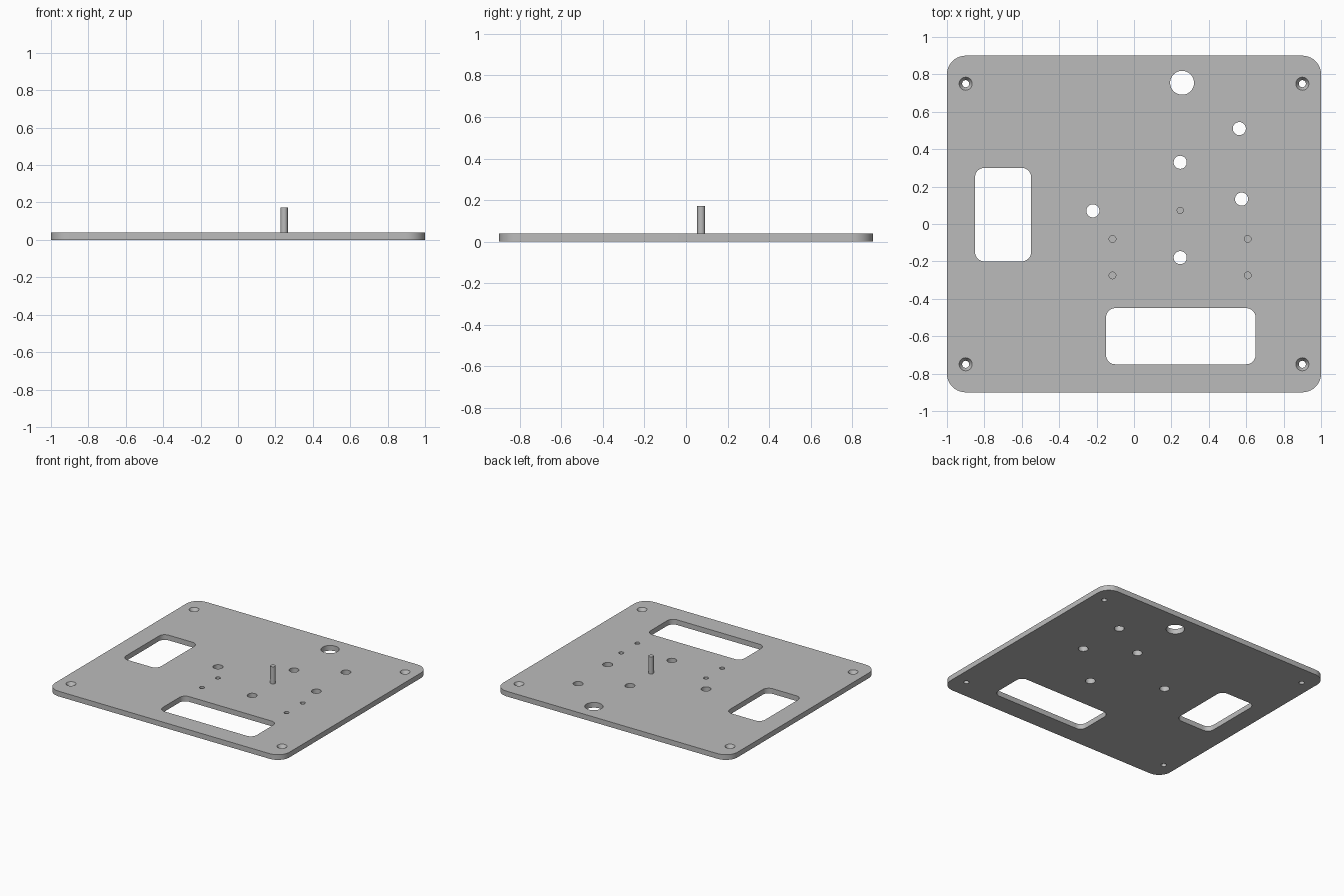
import bpy
import bmesh
from math import cos, sin, pi

cube = bpy.data.objects.get("Cube")
if cube:
    bpy.data.objects.remove(cube, do_unlink=True)

THICK = 0.04
grey = bpy.data.materials.new("plain grey")
grey.use_nodes = True
colour = (0.5, 0.5, 0.5, 1)
grey.diffuse_color = colour
grey.node_tree.nodes["Principled BSDF"].inputs["Base Color"].default_value = colour


def circle(x, y, r, n=32):
    return [(x + r * cos(2 * pi * i / n), y + r * sin(2 * pi * i / n)) for i in range(n)]


def rounded_rect(x0, x1, y0, y1, r, n=10):
    corners = [(x1 - r, y1 - r), (x0 + r, y1 - r), (x0 + r, y0 + r), (x1 - r, y0 + r)]
    return [(cx + r * cos(pi / 2 * (q + i / n)), cy + r * sin(pi / 2 * (q + i / n)))
            for q, (cx, cy) in enumerate(corners) for i in range(n + 1)]


def loft(bm, rings):
    """Closed solid through (outline, height) rings, listed bottom to top."""
    loops = [[bm.verts.new((x, y, z)) for x, y in outline] for outline, z in rings]
    bm.faces.new(loops[0][::-1])
    bm.faces.new(loops[-1])
    for low, high in zip(loops, loops[1:]):
        for i in range(len(low)):
            j = (i + 1) % len(low)
            bm.faces.new((low[i], low[j], high[j], high[i]))


def make_object(name, bm):
    mesh = bpy.data.meshes.new(name)
    bm.to_mesh(mesh)
    bm.free()
    mesh.materials.append(grey)
    obj = bpy.data.objects.new(name, mesh)
    bpy.context.collection.objects.link(obj)
    return obj


def activate(obj):
    bpy.ops.object.select_all(action='DESELECT')
    obj.select_set(True)
    bpy.context.view_layer.objects.active = obj


# Base plate with rounded corners
bm = bmesh.new()
loft(bm, [(rounded_rect(-1, 1, -0.9, 0.9, 0.1), 0), (rounded_rect(-1, 1, -0.9, 0.9, 0.1), THICK)])
plate = make_object("base_plate", bm)

cut = bmesh.new()
LOW, HIGH = -0.05, 0.1

# Two rectangular windows
for box in ((-0.85, -0.55, -0.2, 0.3), (-0.15, 0.65, -0.75, -0.45)):
    outline = rounded_rect(*box, 0.05)
    loft(cut, [(outline, LOW), (outline, HIGH)])

# Round through holes
for x, y, r in ((0.257, 0.755, 0.064), (0.563, 0.51, 0.035), (0.247, 0.33, 0.035),
                (0.575, 0.133, 0.035), (-0.22, 0.07, 0.035), (0.247, -0.18, 0.035)):
    loft(cut, [(circle(x, y, r), LOW), (circle(x, y, r), HIGH)])

# Blind pilot holes
for x in (-0.115, 0.608):
    for y in (-0.08, -0.275):
        loft(cut, [(circle(x, y, 0.018), 0.01), (circle(x, y, 0.018), HIGH)])

# Countersunk corner screw holes
for x in (-0.9, 0.9):
    for y in (-0.75, 0.75):
        narrow, wide = circle(x, y, 0.019), circle(x, y, 0.035)
        loft(cut, [(narrow, LOW), (narrow, 0.015), (wide, THICK), (wide, HIGH)])

cutter = make_object("hole_cutter", cut)
cutter.hide_render = True
mod = plate.modifiers.new("holes", 'BOOLEAN')
mod.operation = 'DIFFERENCE'
mod.solver = 'EXACT'
mod.object = cutter
activate(plate)
bpy.ops.object.modifier_apply(modifier=mod.name)
bpy.data.objects.remove(cutter, do_unlink=True)

# Upright locating pin
bm = bmesh.new()
loft(bm, [(circle(0.247, 0.073, 0.019), 0.01), (circle(0.247, 0.073, 0.019), 0.172)])
pin = make_object("locating_pin", bm)

for obj in (plate, pin):
    activate(obj)
    bpy.ops.object.shade_smooth_by_angle()
